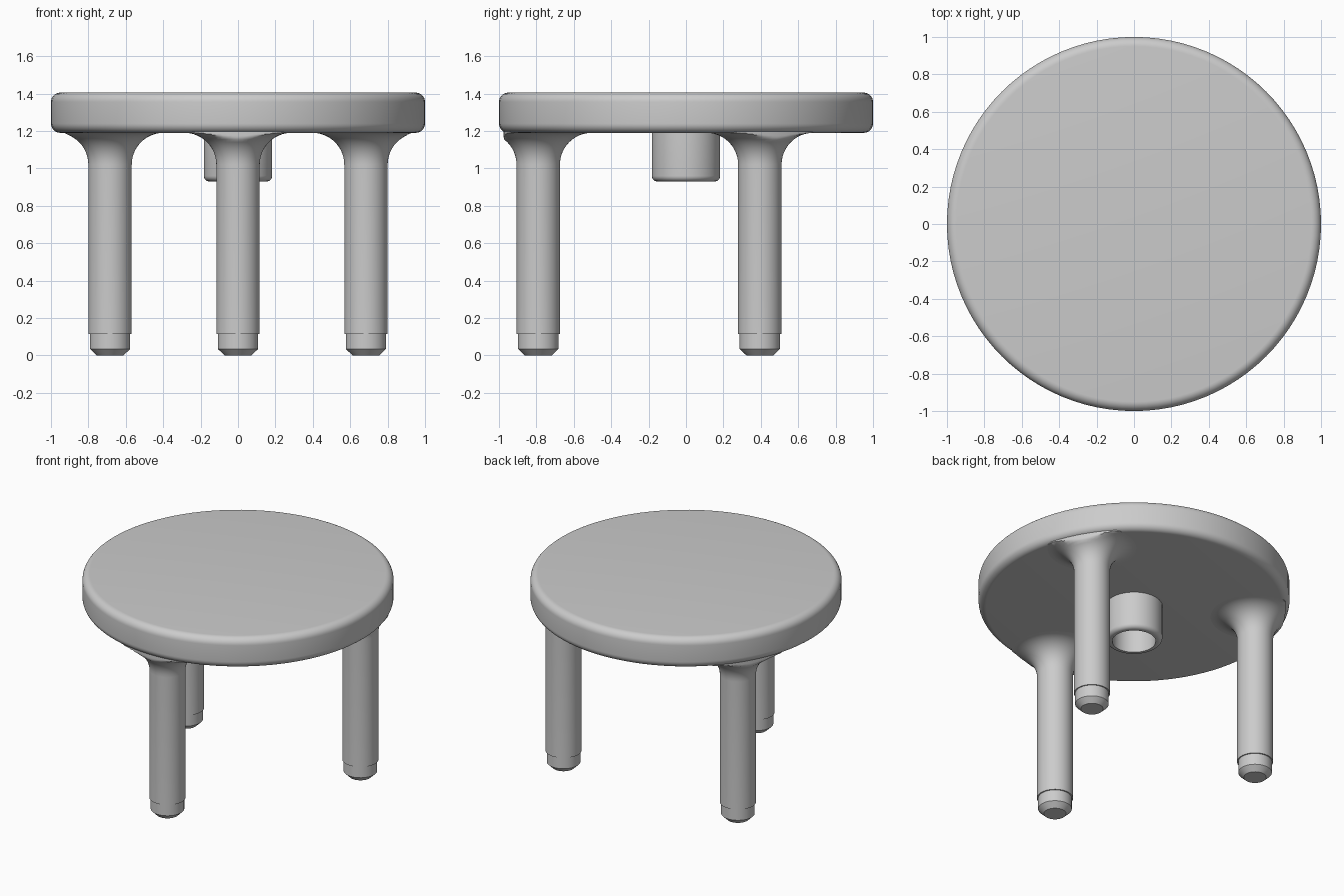
import bpy
import math
from mathutils import Vector

if "Cube" in bpy.data.objects:
    bpy.data.objects.remove(bpy.data.objects["Cube"], do_unlink=True)

grey = bpy.data.materials.new("plain_grey")
grey.use_nodes = True
COLOUR = (0.6, 0.6, 0.6, 1)
grey.diffuse_color = COLOUR
grey.node_tree.nodes["Principled BSDF"].inputs["Base Color"].default_value = COLOUR

TOP, UNDER = 1.405, 1.19
LEG_R, FLARE = 0.116, 0.17


def arc(cr, cz, radius, start, end, steps=8):
    """Points of a rounded corner, angles in degrees."""
    angles = [math.radians(start + (end - start) * i / steps) for i in range(steps + 1)]
    return [(cr + radius * math.cos(a), cz + radius * math.sin(a)) for a in angles]


def lathe(name, profile, centre=(0, 0), sides=48, limit=None):
    """Revolve (radius, height) points; points on the axis become poles."""
    verts, rings, faces = [], [], []
    for r, z in profile:
        count = sides if r > 0 else 1
        rings.append([len(verts) + i for i in range(count)])
        for i in range(count):
            a = 2 * math.pi * i / sides
            p = Vector((centre[0] + r * math.cos(a), centre[1] + r * math.sin(a)))
            if limit and p.length > limit:
                p *= limit / p.length
            verts.append((p.x, p.y, z))
    for low, high in zip(rings, rings[1:]):
        for i in range(sides):
            j = (i + 1) % sides
            if len(low) == 1:
                faces.append((low[0], high[j], high[i]))
            elif len(high) == 1:
                faces.append((low[i], low[j], high[0]))
            else:
                faces.append((low[i], low[j], high[j], high[i]))
    mesh = bpy.data.meshes.new(name)
    mesh.from_pydata(verts, [], faces)
    mesh.materials.append(grey)
    obj = bpy.data.objects.new(name, mesh)
    bpy.context.collection.objects.link(obj)
    bpy.ops.object.select_all(action="DESELECT")
    obj.select_set(True)
    bpy.context.view_layer.objects.active = obj
    bpy.ops.object.shade_smooth_by_angle(angle=math.radians(35))
    return obj


# Round top with softened rims
ROUND = 0.05
lathe("table_top",
      [(0, UNDER)]
      + arc(1 - ROUND, UNDER + ROUND, ROUND, -90, 0)
      + arc(1 - ROUND, TOP - ROUND, ROUND, 0, 90)
      + [(0, TOP)], sides=96)

# Hollow boss under the middle
lathe("centre_socket",
      [(0, UNDER - 0.01), (0.14, UNDER - 0.01), (0.14, 0.93)]
      + arc(0.153, 0.96, 0.03, -90, 0)
      + [(0.183, UNDER + 0.01)])

# Three legs flaring into the top, each with a narrower chamfered foot
for name, angle in (("front", -90), ("left", 30), ("right", 150)):
    a = math.radians(angle)
    spot = (0.79 * math.cos(a), 0.79 * math.sin(a))
    flare = arc(LEG_R + FLARE, UNDER - FLARE, FLARE, 180, 90, 12)
    lathe(name + "_leg",
          [(0, 0.115), (LEG_R, 0.115)] + flare
          + [(LEG_R + FLARE, UNDER + 0.02), (0, UNDER + 0.02)], spot, limit=0.975)
    lathe(name + "_foot",
          [(0, 0), (0.072, 0), (0.108, 0.035), (0.108, 0.12), (0, 0.12)], spot)
